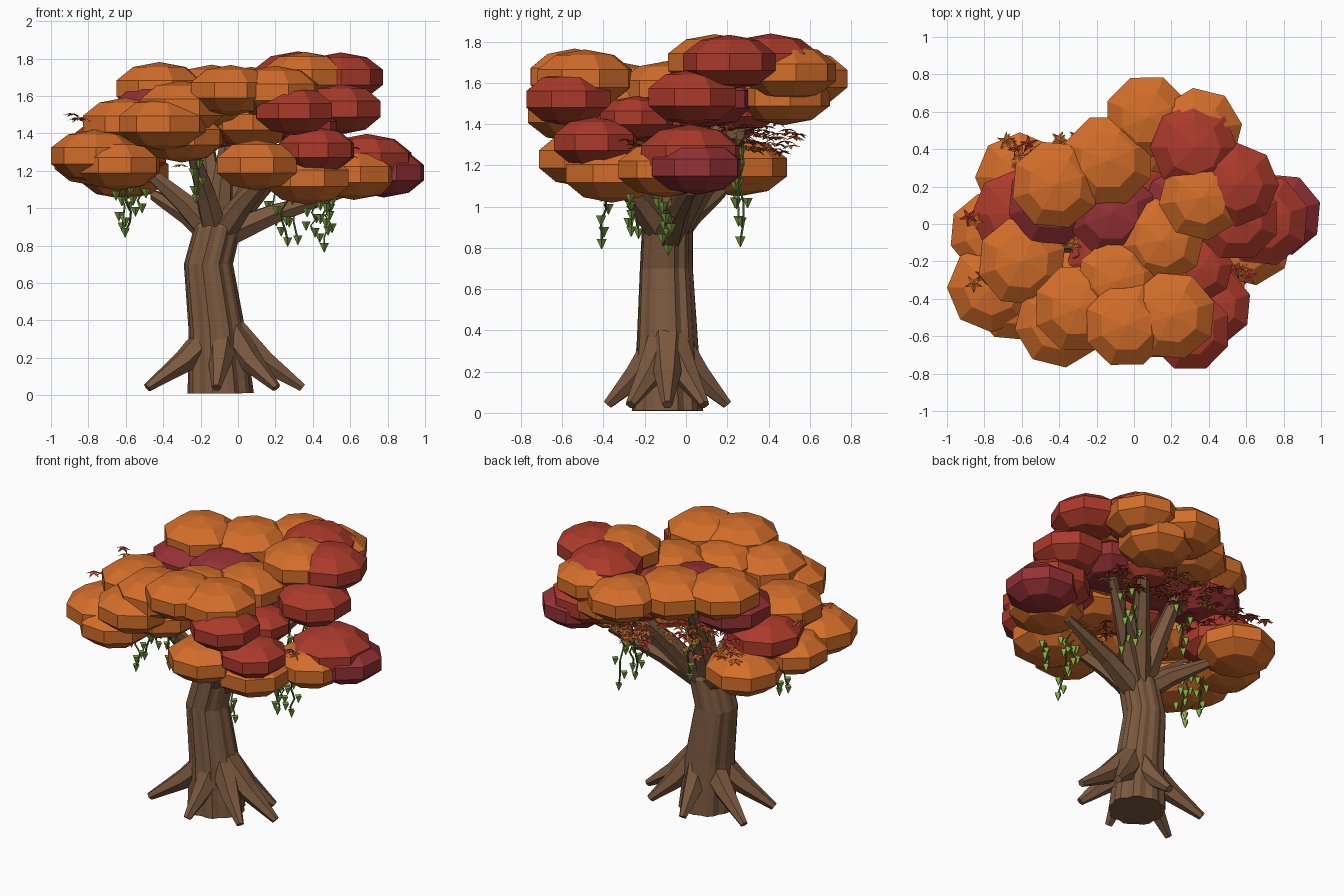
import bpy, bmesh, math, random
from mathutils import Vector, Matrix

random.seed(4)
cube = bpy.data.objects.get("Cube")
if cube:
    bpy.data.objects.remove(cube)


def material(name, rgb):
    mat = bpy.data.materials.new(name)
    mat.use_nodes = True
    mat.diffuse_color = (*rgb, 1)
    mat.node_tree.nodes["Principled BSDF"].inputs["Base Color"].default_value = (*rgb, 1)
    return mat


bark = material("bark brown", (.2, .1, .05))
orange = material("autumn orange", (.65, .155, .023))
red = material("autumn red", (.41, .042, .024))
maroon = material("autumn maroon", (.3, .031, .036))
vine_green = material("vine leaf green", (.23, .4, .06))
stem_green = material("vine stem green", (.07, .13, .022))


def finish(name, bm, mat):
    mesh = bpy.data.meshes.new(name)
    bm.to_mesh(mesh)
    bm.free()
    mesh.materials.append(mat)
    obj = bpy.data.objects.new(name, mesh)
    bpy.context.collection.objects.link(obj)
    return obj


def tube(bm, points, radii, sides, ridges=None):
    """Loft closed rings along points, all square to the overall axis."""
    points = [Vector(p) for p in points]
    turn = (points[-1] - points[0]).to_track_quat('Z', 'Y')
    ridges = ridges or [1] * sides
    rings = []
    for point, radius in zip(points, radii):
        ring = []
        for i in range(sides):
            a = math.tau * i / sides
            r = radius * ridges[i]
            ring.append(bm.verts.new(point + turn @ Vector((r * math.cos(a), r * math.sin(a), 0))))
        rings.append(ring)
    for low, high in zip(rings, rings[1:]):
        for i in range(sides):
            j = (i + 1) % sides
            bm.faces.new((low[i], low[j], high[j], high[i]))
    bm.faces.new(rings[0][::-1])
    bm.faces.new(rings[-1])


# Trunk with uneven bark ridges
bm = bmesh.new()
ridges = [random.uniform(.98, 1.04) if i % 3 else random.uniform(.91, .95) for i in range(27)]
tube(bm, [(-.095, -.09, .01), (-.115, -.09, .35), (-.16, -.095, .7), (-.11, -.09, .9), (-.1, -.09, 1)],
     [.175, .15, .13, .125, .07], 27, ridges)
finish("trunk", bm, bark)

# Seven roots spread around the foot
foot = Vector((-.075, -.09, 0))
for tip in ((.42, 0), (.28, .18), (.28, -.18), (-.41, .16), (-.41, -.16), (-.04, .29), (-.04, -.29)):
    tip = Vector((*tip, 0))
    bm = bmesh.new()
    tube(bm, [foot + tip * d + Vector((0, 0, z)) for d, z in ((.12, .34), (.52, .18), (1, .04))],
         [.088, .064, .025], 6)
    finish("root", bm, bark)

# Branches fan out from the top of the trunk
branch_ends = [(.55, .02, 1.08), (-.52, -.12, 1.23), (-.45, .17, 1.07), (.22, .36, 1.48), (-.2, .25, 1.55),
               (.2, -.4, 1.22), (-.25, -.42, 1.32), (.36, .22, 1.35), (-.05, -.1, 1.45)]
for end in branch_ends:
    end = Vector(end)
    start = Vector((-.11, -.09, .84))
    bm = bmesh.new()
    tube(bm, [start, start.lerp(end, .45) + Vector((0, 0, .02)), end], [.08, .058, .03], 6)
    finish("branch", bm, bark)

# Leaf clumps: x, y, z, radius
orange_clumps = [
    (.07, .57, 1.62, .23), (.35, .5, 1.65, .23), (.36, .14, 1.70, .23), (.15, -.09, 1.57, .23),
    (-.14, .34, 1.62, .25), (-.42, .21, 1.64, .24), (-.61, .25, 1.19, .24), (-.77, -.05, 1.25, .22),
    (-.76, -.34, 1.28, .24), (-.64, -.4, 1.23, .23), (-.6, -.2, 1.45, .24), (-.4, -.53, 1.45, .24),
    (-.3, -.45, 1.54, .24), (-.04, -.54, 1.63, .23), (.2, -.49, 1.62, .24), (.1, -.5, 1.23, .23),
    (.37, -.36, 1.16, .24), (.62, -.1, 1.18, .23), (.22, .47, 1.53, .23), (-.08, -.3, 1.56, .23),
    (-.3, -.37, 1.38, .23), (.08, -.28, 1.46, .23)]
red_clumps = [
    (.32, .41, 1.70, .235), (.55, .21, 1.70, .225), (.3, -.57, 1.52, .22), (.42, -.44, 1.31, .21),
    (.55, .03, 1.53, .23), (.69, .02, 1.25, .25), (.35, -.24, 1.43, .18), (-.16, -.19, 1.43, .2),
    (-.63, .05, 1.36, .24), (-.57, .08, 1.28, .2), (.12, .27, 1.47, .18)]
maroon_clumps = [(-.12, .06, 1.54, .24), (-.44, .12, 1.52, .24), (.28, .1, 1.52, .23), (.78, .05, 1.19, .225)]
for label, mat, clumps in (("orange", orange, orange_clumps), ("red", red, red_clumps),
                           ("maroon", maroon, maroon_clumps)):
    for x, y, z, r in clumps:
        bm = bmesh.new()
        bmesh.ops.create_uvsphere(bm, u_segments=8, v_segments=5, radius=1)
        obj = finish(label + "_leaf_clump", bm, mat)
        obj.location = (x, y, z)
        obj.scale = (r * 1.05, r * 1.05, r * .59)
        obj.rotation_euler.z = random.choice((0, .15, .3, .4))


def star_leaf(bm, spot, size):
    """Five-pointed leaf with drooping tips."""
    place = Matrix.Translation(spot) @ Matrix.Rotation(random.uniform(0, 6), 4, 'Z') \
        @ Matrix.Rotation(random.uniform(-.3, .3), 4, 'X')
    hub = bm.verts.new(place @ Vector((0, 0, 0)))
    rim = []
    for i in range(10):
        a = math.tau * i / 10
        r, drop = (size * .4, 0) if i % 2 else (size, -size * .3)
        rim.append(bm.verts.new(place @ Vector((r * math.cos(a), r * math.sin(a), drop))))
    for i in range(10):
        bm.faces.new((hub, rim[i], rim[(i + 1) % 10]))


# Loose leaves: cluster centre, spread, count
leaf_clusters = [((-.6, .35, 1.36), .1, 10), ((-.88, 0, 1.5), .04, 2), ((-.84, -.3, 1.48), .04, 2),
                 ((.6, -.23, 1.3), .06, 4), ((-.28, -.13, 1.52), .05, 2), ((.1, .4, 1.33), .15, 22),
                 ((-.25, .3, 1.36), .17, 26), ((-.42, .05, 1.3), .15, 12), ((.3, .25, 1.34), .12, 12),
                 ((0, -.25, 1.3), .1, 6)]
for label, mat in (("orange", orange), ("red", red)):
    bm = bmesh.new()
    for centre, spread, count in leaf_clusters:
        for i in range(count // 2):
            shift = Vector((random.uniform(-1, 1), random.uniform(-1, 1), random.uniform(-.5, .5)))
            star_leaf(bm, Vector(centre) + shift * spread, .052)
    finish(label + "_loose_leaves", bm, mat)

# Hanging vines: x, y, top, bottom
vines = [(-.62, -.1, 1.18, .9), (-.59, -.25, 1.15, .87), (-.52, -.1, 1.2, 1), (-.22, -.42, 1.28, 1.05),
         (-.2, .25, 1.4, 1.02), (.25, -.4, 1.1, .82), (.4, -.1, 1.05, .87), (.46, -.08, 1.05, .79),
         (.2, .25, 1.35, .93), (.3, .26, 1.3, .83), (.48, -.27, 1.08, .88)]
stems, leaves = bmesh.new(), bmesh.new()
for x, y, top, bottom in vines:
    steps = 5
    path = [(x + random.uniform(-.02, .02), y + random.uniform(-.02, .02), top + (bottom - top) * i / steps)
            for i in range(steps + 1)]
    tube(stems, path, [.006] * len(path), 4)
    for i, point in enumerate(path[1:]):
        side = Vector((.024 * (-1) ** i, random.uniform(-.02, .02), 0)) if i < steps - 1 else Vector()
        tip = Vector(point) + side
        tube(leaves, [tip + Vector((0, 0, .024)), tip - Vector((0, 0, .026))], [.025, .002], 4)
finish("vine_stems", stems, stem_green)
finish("vine_leaves", leaves, vine_green)
